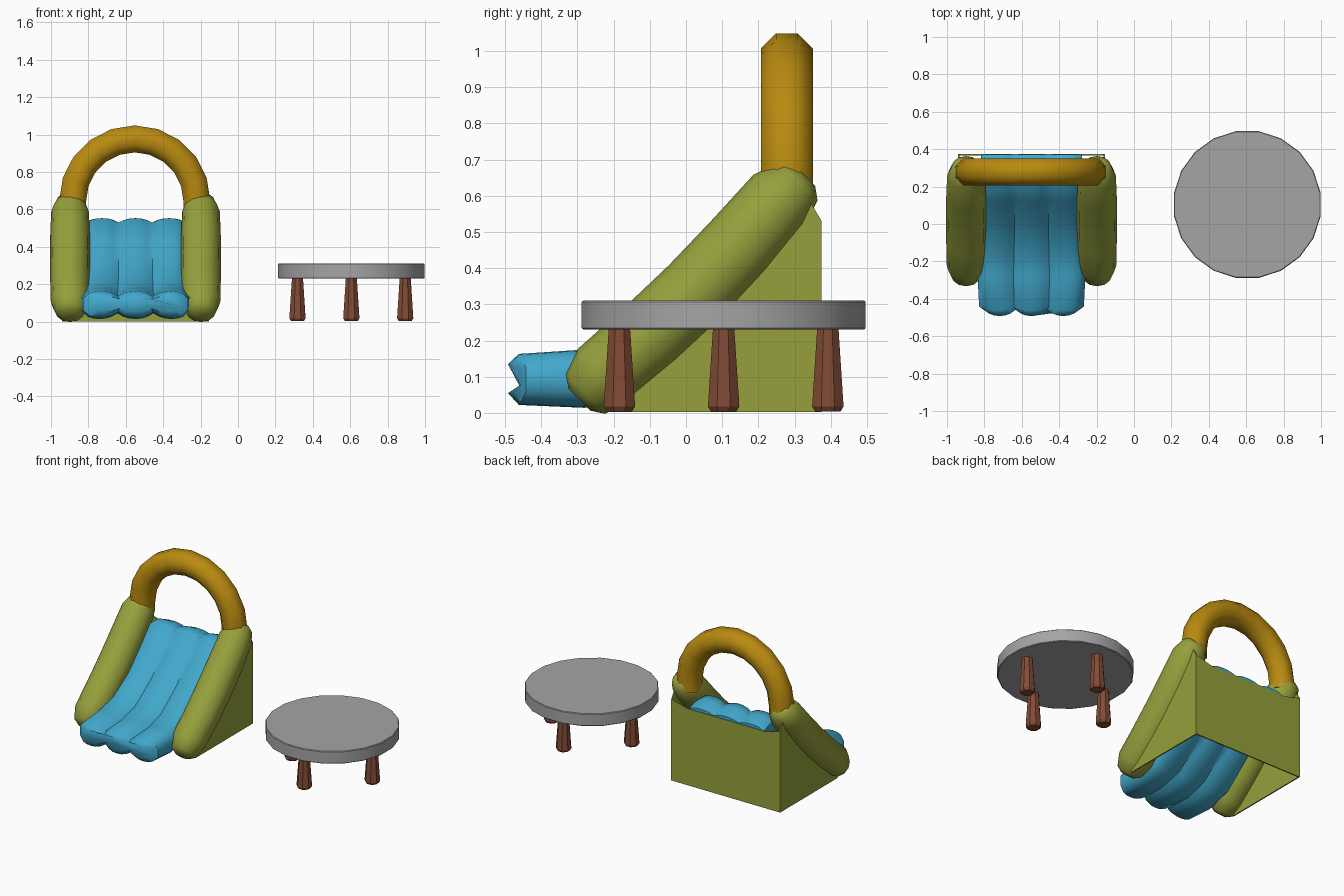
import bpy, bmesh, math
from mathutils import Vector

if "Cube" in bpy.data.objects:
    bpy.data.objects.remove(bpy.data.objects["Cube"])


def material(name, rgb):
    m = bpy.data.materials.new(name)
    m.diffuse_color = (*rgb, 1)
    m.use_nodes = True
    m.node_tree.nodes["Principled BSDF"].inputs["Base Color"].default_value = m.diffuse_color
    return m


GREEN = material("olive green vinyl", (0.305, 0.352, 0.045))
GOLD = material("golden yellow vinyl", (0.48, 0.254, 0.005))
BLUE = material("sky blue vinyl", (0.054, 0.39, 0.60))
GREY = material("grey table top", (0.376, 0.376, 0.376))
BROWN = material("brown wood", (0.223, 0.072, 0.036))

CX = -0.548  # slide centre line


def finish(name, bm, mat, smooth=None):
    bmesh.ops.recalc_face_normals(bm, faces=bm.faces)
    me = bpy.data.meshes.new(name)
    bm.to_mesh(me)
    bm.free()
    me.materials.append(mat)
    ob = bpy.data.objects.new(name, me)
    bpy.context.collection.objects.link(ob)
    if smooth:
        bpy.ops.object.select_all(action='DESELECT')
        ob.select_set(True)
        bpy.context.view_layer.objects.active = ob
        bpy.ops.object.shade_smooth_by_angle(angle=math.radians(smooth))
    return ob


def loft(name, rings, mat, smooth=None):
    """Skin a list of closed rings and cap both ends."""
    bm = bmesh.new()
    rows = [[bm.verts.new(p) for p in ring] for ring in rings]
    n = len(rows[0])
    for a, b in zip(rows, rows[1:]):
        for i in range(n):
            j = (i + 1) % n
            bm.faces.new((a[i], a[j], b[j], b[i]))
    bm.faces.new(rows[0])
    bm.faces.new(rows[-1])
    return finish(name, bm, mat, smooth)


def ring(centre, u, v, r, n, turn=0.0):
    c, u, v = Vector(centre), Vector(u), Vector(v)
    return [c + r * (math.cos(a) * u + math.sin(a) * v)
            for a in (2 * math.pi * (i / n) + turn for i in range(n))]


def sheet(name, pts, axis, mat, thick=0.008):
    """Thin flat panel from an outline, thickened along an axis."""
    bm = bmesh.new()
    f = bm.faces.new([bm.verts.new(p) for p in pts])
    ext = bmesh.ops.extrude_face_region(bm, geom=[f])
    bmesh.ops.translate(bm, vec=Vector(axis) * thick,
                        verts=[g for g in ext["geom"] if isinstance(g, bmesh.types.BMVert)])
    return finish(name, bm, mat)


# Side bolsters (sloping capsules) with the wall panels hanging below them
P0, P1, R = Vector((0, -0.225, 0.105)), Vector((0, 0.258, 0.587)), 0.105
axis = (P1 - P0).normalized()
normal = Vector((0, -axis.z, axis.y))
for side, label in ((-1, "left"), (1, "right")):
    off = Vector((CX + side * 0.35, 0, 0))
    stations = [(0, -0.098, 0.042), (0, -0.075, 0.077), (0, 0, 0.103), (0.25, 0, 0.106),
                (0.5, 0, 0.107), (0.75, 0, 0.106), (1, 0, 0.101), (1, 0.075, 0.074), (1, 0.098, 0.042)]
    rings = []
    for t, ext, r in stations:
        sag = -0.018 * math.sin(math.pi * t)
        c = off + P0.lerp(P1, t) + axis * ext + normal * sag
        rings.append(ring(c, (1, 0, 0), normal, r, 12))
    loft(label + "_bolster", rings, GREEN, 60)
    x = CX + side * 0.392
    outline = [(-0.215, 0.002), (0.375, 0.002), (0.375, 0.53), (0.345, 0.58), (0.25, 0.57), (-0.215, 0.10)]
    sheet(label + "_side_panel", [(x, y, z) for y, z in outline], (-side, 0, 0), GREEN)

# Back wall
sheet("back_wall", [(CX - 0.392, 0.375, 0.002), (CX + 0.392, 0.375, 0.002), (CX + 0.392, 0.375, 0.53),
                    (CX + 0.28, 0.375, 0.50), (CX - 0.28, 0.375, 0.50), (CX - 0.392, 0.375, 0.53)],
      (0, -1, 0), GREEN)

# Three-lobed slide mat: stations of (top y, top z, bottom y, bottom z, half width)
MAT = [(-0.492, 0.135, -0.492, 0.055, 0.255), (-0.462, 0.163, -0.462, 0.022, 0.28),
       (-0.28, 0.175, -0.28, 0.014, 0.288), (-0.15, 0.21, -0.13, 0.05, 0.28),
       (0.0, 0.315, 0.05, 0.19, 0.27), (0.12, 0.43, 0.18, 0.33, 0.27),
       (0.235, 0.552, 0.28, 0.43, 0.27), (0.30, 0.553, 0.32, 0.43, 0.27),
       (0.371, 0.52, 0.371, 0.43, 0.27)]
LOBE = (0.0, 0.62, 0.92, 1.0, 0.92, 0.62)
rings = []
for k, (ty, tz, by, bz, w) in enumerate(MAT):
    top, bot = [], []
    for i in range(19):
        x = CX - w + 2 * w * i / 18
        f = LOBE[i % 6]
        low = 0.45 if i in (0, 18) else 0.62
        h = low + (1 - low) * f
        a, b = Vector((x, ty, tz)), Vector((x, by, bz))
        m = (a + b) / 2
        dy = Vector((0, 0.034 * (1 - f) * (1, 0.6)[k] if k < 2 else 0, 0))
        top.append(m + (a - m) * h + dy)
        bot.append(m + (b - m) * h + dy)
    rings.append(top + bot[::-1])
loft("slide_mat", rings, BLUE, 50)

# Arch over the top
AY, AZ, AR = 0.279, 0.645, 0.332
rings = []
for i in range(-1, 12):
    a = math.pi * min(max(i, 0), 10) / 10
    d = Vector((-math.cos(a), 0, math.sin(a)))
    c = Vector((CX - 0.004, AY, AZ - (0.06 if i in (-1, 11) else 0))) + d * AR
    rings.append(ring(c, d, (0, 1, 0), 0.078, 8, math.pi / 8))
loft("arch", rings, GOLD, 60)

# Round table top
TX, TY = 0.606, 0.104
rings = [ring((TX, TY, z), (1, 0, 0), (0, 1, 0), r, 20, math.pi / 20)
         for z, r in ((0.23, 0.393), (0.234, 0.397), (0.307, 0.397), (0.311, 0.393))]
loft("table_top", rings, GREY, 30)

# Four tapered table legs
for i, label in enumerate(("right", "back", "left", "front")):
    a = i * math.pi / 2
    x, y = TX + 0.288 * math.cos(a), TY + 0.288 * math.sin(a)
    rings = [ring((x, y, z), (1, 0, 0), (0, 1, 0), r, 8, math.pi / 8)
             for z, r in ((0.004, 0.038), (0.018, 0.047), (0.232, 0.032))]
    loft(label + "_table_leg", rings, BROWN)
